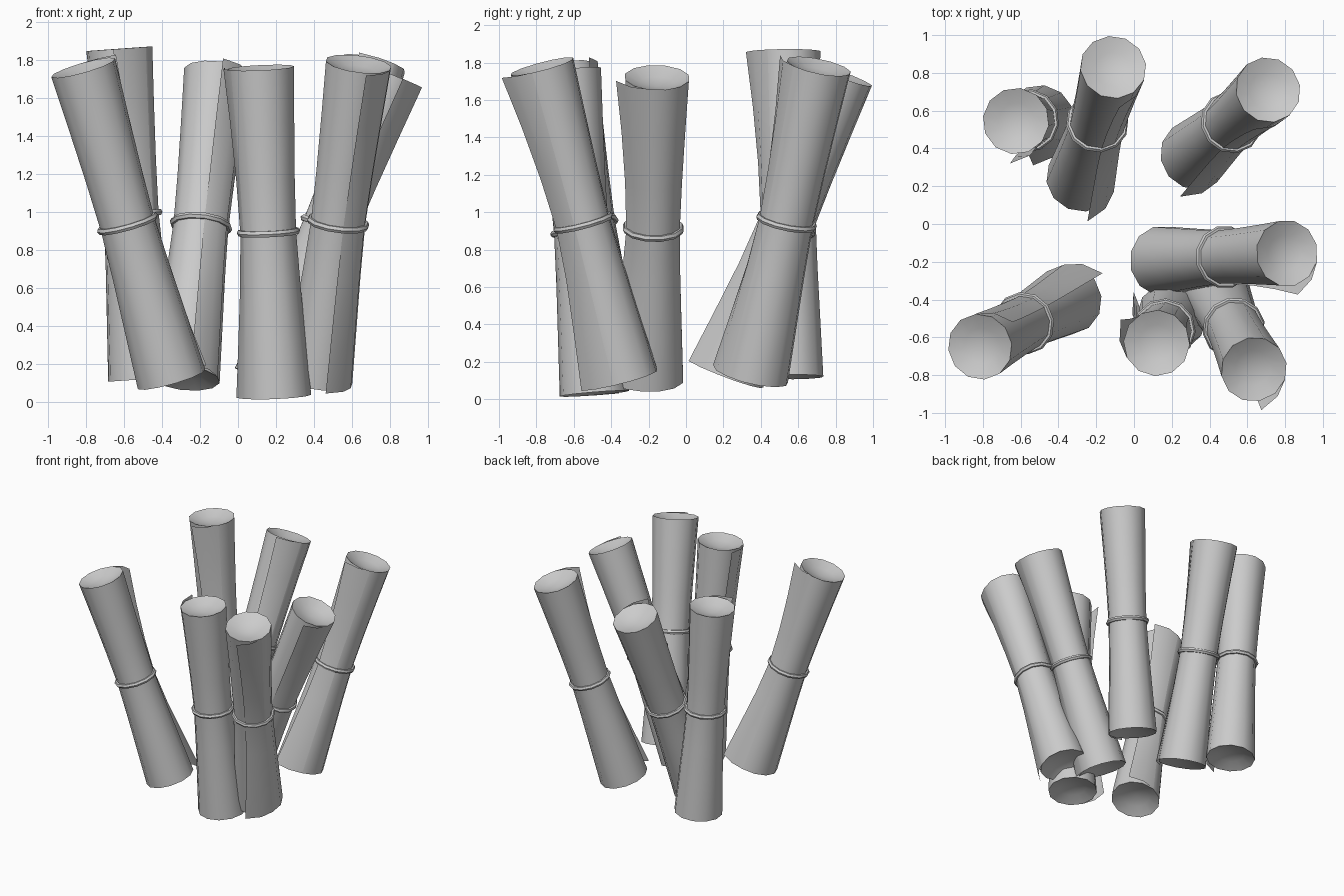
import bpy, bmesh, math
from mathutils import Vector

if "Cube" in bpy.data.objects:
    bpy.data.objects.remove(bpy.data.objects["Cube"])

SIDES = 12
# position along the roll, radius, how far the loose edge lifts off
PROFILE = [(0, .186, .055), (.17, .171, .032), (.34, .156, .012), (.5, .146, .003),
           (.66, .152, .010), (.83, .163, .026), (1, .176, .050)]

# bottom centre, top centre, world angle of the loose edge
SCROLLS = [
    ((-.50, .55, .12), (-.625, .545, 1.86), -98),
    ((-.28, .24, .125), (-.11, .83, 1.735), -82),
    ((.32, .365, .12), (.71, .71, 1.78), -109),
    ((.15, -.195, .11), (.81, -.155, 1.72), -74),
    ((-.35, -.40, .12), (-.815, -.65, 1.76), 38),
    ((.20, -.49, .03), (.12, -.63, 1.76), 147),
    ((.42, -.33, .11), (.635, -.77, 1.78), -80),
]


def finish(bm, name):
    me = bpy.data.meshes.new(name)
    bm.to_mesh(me)
    bm.free()
    ob = bpy.data.objects.new(name, me)
    bpy.context.collection.objects.link(ob)
    bpy.context.view_layer.objects.active = ob
    for o in bpy.context.selected_objects:
        o.select_set(False)
    ob.select_set(True)
    bpy.ops.object.shade_smooth_by_angle(angle=math.radians(40))
    return ob


def bridge(bm, a, b, closed=True):
    n = len(a)
    for i in range(n if closed else n - 1):
        j = (i + 1) % n
        bm.faces.new((a[i], a[j], b[j], b[i]))


def scroll(bottom, top, edge):
    bottom, top = Vector(bottom), Vector(top)
    axis = (top - bottom).normalized()
    # cross-section axes kept close to world x and y
    u = (Vector((1, 0, 0)) - axis * axis.x).normalized()
    v = axis.cross(u)
    edge = math.radians(edge)

    def point(t, r, ang):
        return bottom.lerp(top, t) + (u * math.cos(ang) + v * math.sin(ang)) * r

    # rolled body with dished ends
    bm = bmesh.new()
    angles = [edge + math.tau * i / SIDES for i in range(SIDES)]

    def loop(t, r):
        return [bm.verts.new(point(t, r, a)) for a in angles]

    r0, r1 = PROFILE[0][1], PROFILE[-1][1]
    rows = [loop(.020, r0 * .55)] + [loop(t, r) for t, r, _ in PROFILE] + [loop(.980, r1 * .55)]
    for a, b in zip(rows, rows[1:]):
        bridge(bm, a, b)
    for row, t in ((rows[0], .03), (rows[-1], .97)):
        c = bm.verts.new(point(t, 0, 0))
        for i in range(SIDES):
            bm.faces.new((row[i], row[(i + 1) % SIDES], c))
    bmesh.ops.recalc_face_normals(bm, faces=bm.faces)
    finish(bm, "scroll_body")

    # loose paper edge peeling away from the roll
    bm = bmesh.new()
    strips = []
    for t, r, lift in PROFILE:
        strips.append([bm.verts.new(point(t, r + .001 + lift * k, edge + math.radians(d)))
                       for d, k in ((60, 0), (30, .4), (0, 1))])
    for a, b in zip(strips, strips[1:]):
        bridge(bm, b, a, closed=False)
    finish(bm, "scroll_loose_edge")

    # tie around the middle
    bm = bmesh.new()
    tube = 6
    rings = []
    for a in angles:
        rings.append([bm.verts.new(point(.5, .151 + .016 * math.cos(math.tau * k / tube), a)
                                   + axis * .018 * math.sin(math.tau * k / tube))
                      for k in range(tube)])
    for i in range(SIDES):
        bridge(bm, rings[i], rings[(i + 1) % SIDES])
    bmesh.ops.recalc_face_normals(bm, faces=bm.faces)
    ob = finish(bm, "scroll_tie")
    ob.data.shade_smooth()


for s in SCROLLS:
    scroll(*s)
